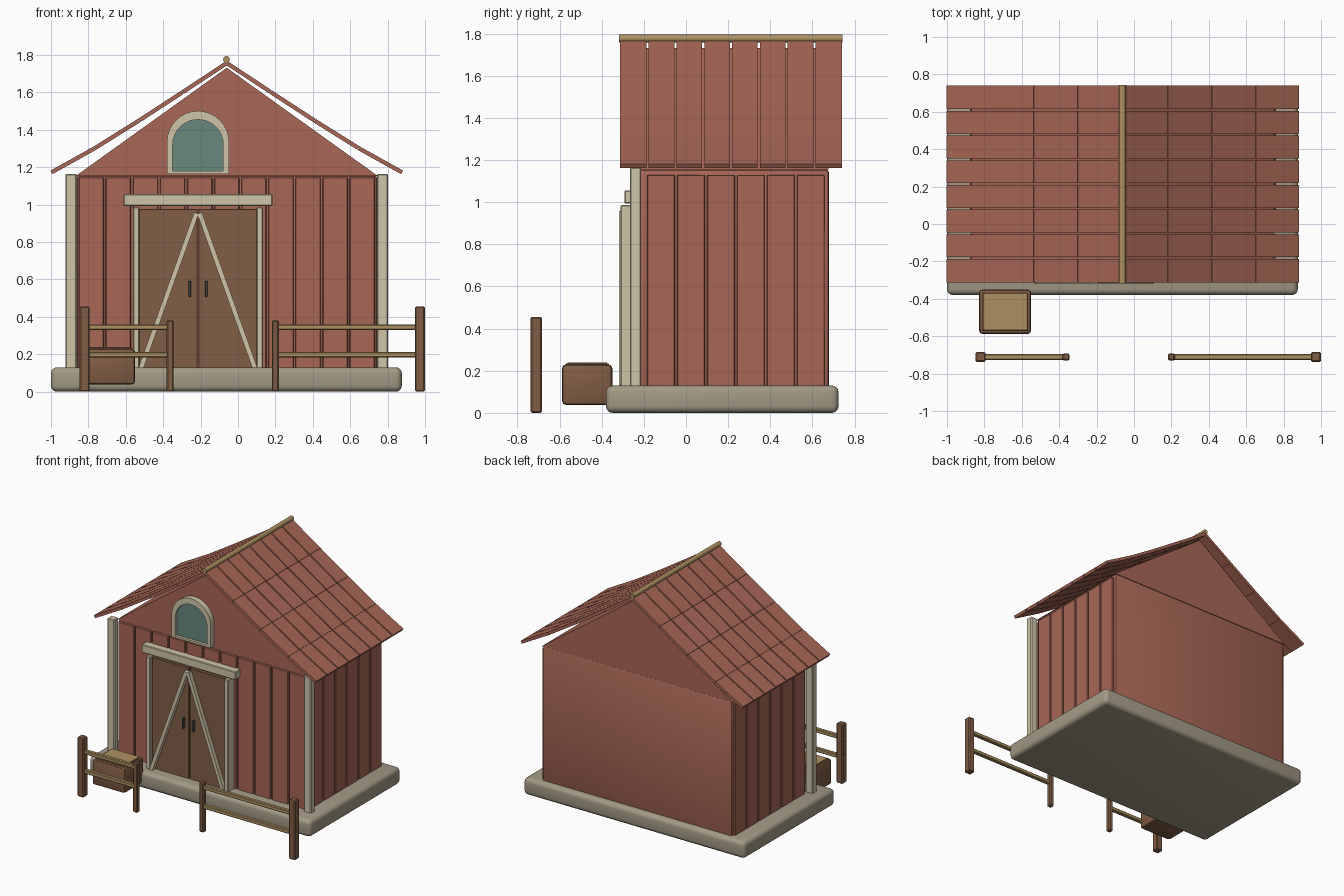
import bpy, bmesh, math
from mathutils import Vector

if "Cube" in bpy.data.objects:
    bpy.data.objects.remove(bpy.data.objects["Cube"])


def material(name, r, g, b):
    m = bpy.data.materials.new(name)
    m.diffuse_color = [((c / 255 + 0.055) / 1.055) ** 2.4 for c in (r, g, b)] + [1]
    m.use_nodes = True
    m.node_tree.nodes["Principled BSDF"].inputs["Base Color"].default_value = m.diffuse_color
    return m


RED = material("barn red", 168, 103, 86)
CREAM = material("cream trim", 207, 197, 168)
STONE = material("stone", 163, 154, 134)
DOOR = material("door brown", 129, 95, 70)
WOOD = material("post brown", 129, 93, 68)
TAN = material("straw tan", 174, 145, 97)
GLASS = material("teal glass", 104, 136, 127)
METAL = material("dark metal", 78, 88, 82)

CX = -0.06                      # barn centre line
DX = -0.214                     # door and window centre line


def finish(name, bm, mat, bevel=0, segments=1):
    bmesh.ops.recalc_face_normals(bm, faces=bm.faces)
    if bevel:
        bmesh.ops.bevel(bm, geom=list(bm.edges), offset=bevel, segments=segments,
                        profile=0.5, affect='EDGES', clamp_overlap=True)
    me = bpy.data.meshes.new(name)
    bm.to_mesh(me)
    bm.free()
    ob = bpy.data.objects.new(name, me)
    bpy.context.collection.objects.link(ob)
    me.materials.append(mat)
    bpy.ops.object.select_all(action='DESELECT')
    ob.select_set(True)
    bpy.context.view_layer.objects.active = ob
    bpy.ops.object.shade_smooth_by_angle(angle=math.radians(35))
    return ob


def box(name, x, y, z, mat, bevel=0, segments=1):
    """Box from (min, max) pairs, with optional bevelled edges."""
    bm = bmesh.new()
    bmesh.ops.create_cube(bm, size=1)
    for v in bm.verts:
        v.co = [(a + b) / 2 + c * (b - a) for (a, b), c in zip((x, y, z), v.co)]
    return finish(name, bm, mat, bevel, segments)


def prism(name, profile, y0, y1, mat, bevel=0):
    """Profile of (x, z) points extruded along y."""
    bm = bmesh.new()
    face = bm.faces.new([bm.verts.new((x, y0, z)) for x, z in profile])
    ext = bmesh.ops.extrude_face_region(bm, geom=[face])
    for v in ext["geom"]:
        if isinstance(v, bmesh.types.BMVert):
            v.co.y = y1
    return finish(name, bm, mat, bevel)


def arch(radius, spring, bottom, n=16):
    pts = [(DX + radius, bottom)]
    pts += [(DX + radius * math.cos(math.pi * i / n),
             spring + radius * math.sin(math.pi * i / n)) for i in range(n + 1)]
    return pts + [(DX - radius, bottom)]


# Foundation and wall core
box("foundation", (-1.0, 0.876), (-0.38, 0.724), (0, 0.13), STONE, 0.032, 4)
box("wall_core", (-0.863, 0.743), (-0.218, 0.678), (0.10, 1.155), RED, 0.014, 2)
prism("gable", [(-0.868, 1.153), (0.748, 1.153), (CX, 1.732)], -0.22, 0.677, RED)

# Front siding boards
pitch = 1.594 / 11
for i in range(11):
    x = -0.857 + i * pitch
    box("front_board", (x + 0.005, x + pitch - 0.005), (-0.236, -0.21),
        (0.11, 1.146), RED, 0.004)

# Side siding boards
pitch = 0.853 / 6
for s in (-1, 1):
    for i in range(6):
        y = -0.19 + i * pitch
        xs = sorted((CX + s * 0.79, CX + s * 0.818))
        box("side_board", xs, (y + 0.005, y + pitch - 0.005), (0.11, 1.13), RED, 0.004)

# Front corner posts
for s in (-1, 1):
    box("corner_post", sorted((CX + s * 0.802, CX + s * 0.863)), (-0.266, -0.213),
        (0.11, 1.165), CREAM, 0.006)

# Roof planks: four rows per slope, eight columns
slope = [(0, 1.757), (0.235, 1.602), (0.47, 1.449), (0.705, 1.302), (0.938, 1.172)]
col = 1.055 / 8
for s in (-1, 1):
    for (d0, z0), (d1, z1) in zip(slope, slope[1:]):
        along = Vector((d1 - d0, z1 - z0)).normalized()
        n = Vector((-along.y, along.x)) * 0.011
        a, b = Vector((d0, z0)) + along * 0.001, Vector((d1, z1)) - along * 0.001
        profile = [(CX + s * p.x, p.y) for p in (a + n, b + n, b - n, a - n)]
        for c in range(8):
            y = -0.314 + c * col
            prism("roof_plank", profile, y + (0.005 if c else 0),
                  y + col - (0.005 if c < 7 else 0), RED)

# Ridge pole
bm = bmesh.new()
bmesh.ops.create_cone(bm, cap_ends=True, segments=12, radius1=0.018, radius2=0.018, depth=1.06)
for v in bm.verts:
    v.co = (CX - 0.002 + v.co.x, 0.212 + v.co.z, 1.777 + v.co.y)
finish("ridge_pole", bm, TAN)

# Arched window: frame ring with recessed glass
outer, inner = arch(0.166, 1.335, 1.165), arch(0.135, 1.32, 1.181)
bm = bmesh.new()
rings = [[bm.verts.new((x, y, z)) for x, z in p]
         for p, y in ((outer, -0.215), (outer, -0.262), (inner, -0.262), (inner, -0.215))]
for r0, r1 in zip(rings, rings[1:] + rings[:1]):
    for i in range(len(r0)):
        j = (i + 1) % len(r0)
        bm.faces.new((r0[i], r0[j], r1[j], r1[i]))
finish("window_frame", bm, CREAM)
prism("window_glass", arch(0.138, 1.32, 1.178), -0.242, -0.21, GLASS)

# Double door with frame, header, braces and handles
box("door_header", (-0.613, 0.184), (-0.292, -0.215), (0.993, 1.056), CREAM, 0.005)
for s in (-1, 1):
    box("door_leaf", sorted((DX + s * 0.003, DX + s * 0.316)), (-0.285, -0.22),
        (0.11, 0.978), DOOR, 0.003)
    box("door_jamb", sorted((DX + s * 0.314, DX + s * 0.347)), (-0.31, -0.22),
        (0.11, 0.986), CREAM, 0.004)
    top, low = Vector((DX + s * 0.008, 0.955)), Vector((DX + s * 0.305, 0.125))
    d = (low - top).normalized()
    n = Vector((-d.y, d.x)) * 0.013
    prism("door_brace", [tuple(p) for p in (top + n, low + n, low - n, top - n)],
          -0.318, -0.28, CREAM)
    hx = DX + s * 0.044
    box("door_handle", (hx - 0.007, hx + 0.007), (-0.304, -0.28), (0.507, 0.593), METAL, 0.003)

# Fences: tall outer posts, short inner posts, two rails each
for x0, x1, h in ((-0.847, -0.793, 0.456), (-0.382, -0.344, 0.382),
                  (0.181, 0.219, 0.382), (0.946, 1.0, 0.456)):
    r = (x1 - x0) / 2
    box("fence_post", (x0, x1), (-0.711 - r, -0.711 + r), (0, h), WOOD, 0.007)
for x0, x1 in ((-0.848, -0.36), (0.2, 1.0)):
    for z in (0.197, 0.345):
        box("fence_rail", (x0, x1), (-0.726, -0.696), (z - 0.015, z + 0.015), TAN, 0.005)

# Feed crate with straw on top
box("crate", (-0.828, -0.55), (-0.588, -0.35), (0.038, 0.23), WOOD, 0.018, 2)
box("crate_rim", (-0.812, -0.566), (-0.572, -0.366), (0.2, 0.235), WOOD, 0.004)
box("crate_straw", (-0.803, -0.574), (-0.563, -0.374), (0.21, 0.238), TAN)
